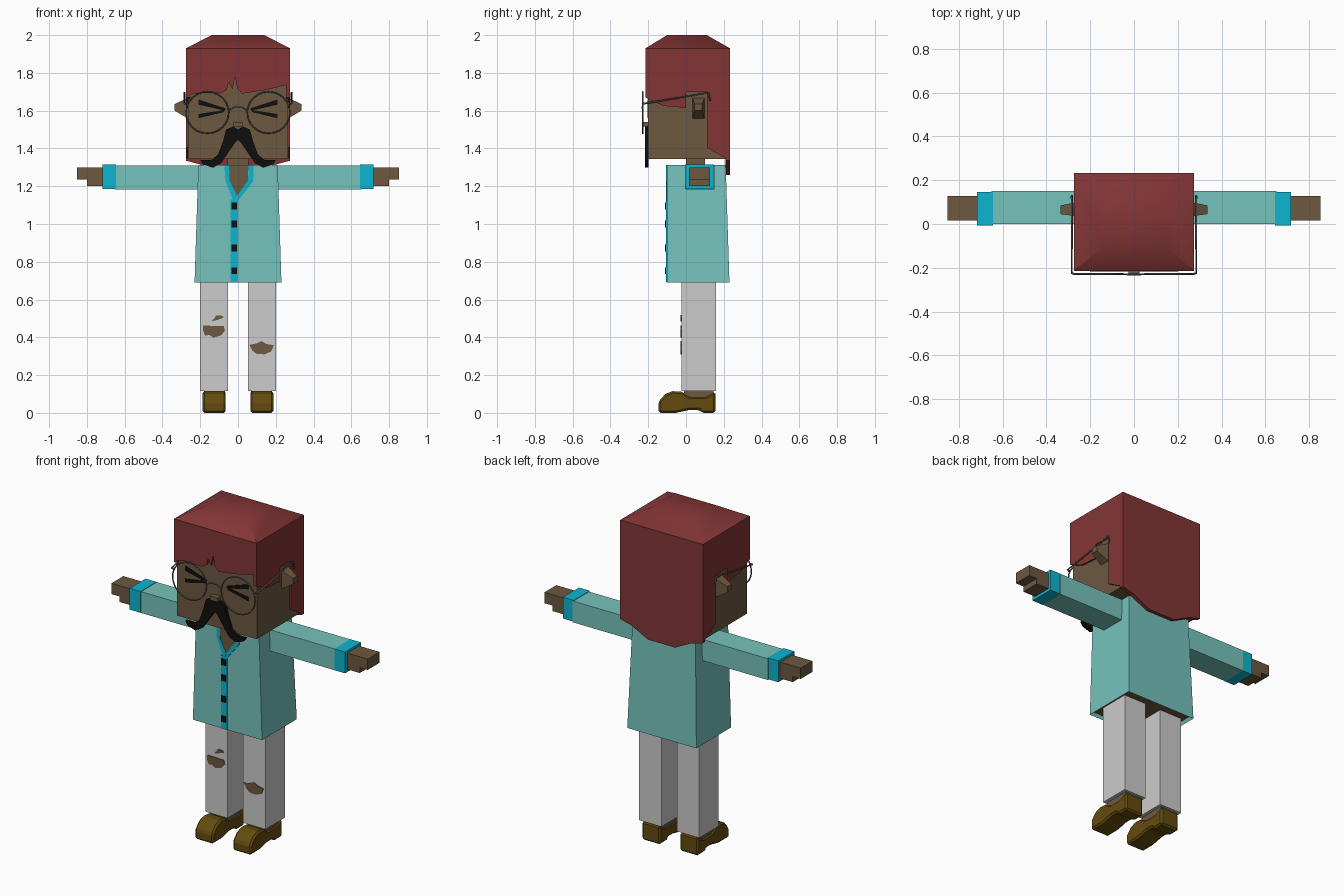
import bpy, bmesh, math
from mathutils import Vector

cube = bpy.data.objects.get("Cube")
if cube:
    bpy.data.objects.remove(cube, do_unlink=True)


def material(name, r, g, b):
    """Flat colour given as 0-255 screen values, stored as linear."""
    rgba = [((c / 255 + 0.055) / 1.055) ** 2.4 for c in (r, g, b)] + [1]
    m = bpy.data.materials.new(name)
    m.use_nodes = True
    m.diffuse_color = rgba
    m.node_tree.nodes["Principled BSDF"].inputs["Base Color"].default_value = rgba
    return m


SKIN = material("brown skin", 108, 88, 64)
HAIR = material("dark red hair", 131, 53, 53)
TEAL = material("pale teal cloth", 118, 195, 188)
BLUE = material("bright blue trim", 13, 182, 208)
GREY = material("light grey trousers", 204, 204, 204)
SHOE = material("olive brown leather", 100, 75, 14)
BLACK = material("black", 15, 15, 15)
WIRE = material("grey wire", 95, 95, 98)


def finish(name, bm, *mats):
    bmesh.ops.recalc_face_normals(bm, faces=bm.faces)
    me = bpy.data.meshes.new(name)
    bm.to_mesh(me)
    bm.free()
    for m in mats:
        me.materials.append(m)
    ob = bpy.data.objects.new(name, me)
    bpy.context.collection.objects.link(ob)
    return ob


def loft(a, b):
    """Closed solid between two matching outlines."""
    bm = bmesh.new()
    va, vb = [bm.verts.new(p) for p in a], [bm.verts.new(p) for p in b]
    bm.faces.new(va)
    bm.faces.new(vb)
    for i in range(len(va)):
        j = (i + 1) % len(va)
        bm.faces.new((va[i], va[j], vb[j], vb[i]))
    return bm


def rect(x0, x1, y0, y1, z):
    return [(x0, y0, z), (x1, y0, z), (x1, y1, z), (x0, y1, z)]


def box(name, x, y, z, mat):
    return finish(name, loft(rect(*x, *y, z[0]), rect(*x, *y, z[1])), mat)


def front_plate(name, pts, y0, y1, mat, s=1):
    """Outline in x, z given thickness along y."""
    return finish(name, loft([(s * x, y0, z) for x, z in pts],
                             [(s * x, y1, z) for x, z in pts]), mat)


def side_plate(name, pts, x0, x1, mat):
    """Outline in y, z given thickness along x."""
    return finish(name, loft([(x0, y, z) for y, z in pts],
                             [(x1, y, z) for y, z in pts]), mat)


def wire(name, pts, radius=0.004, cyclic=False):
    cu = bpy.data.curves.new(name, "CURVE")
    cu.dimensions = "3D"
    cu.bevel_depth = radius
    cu.bevel_resolution = 1
    sp = cu.splines.new("POLY")
    sp.points.add(len(pts) - 1)
    for p, co in zip(sp.points, pts):
        p.co = (*co, 1)
    sp.use_cyclic_u = cyclic
    cu.materials.append(WIRE)
    ob = bpy.data.objects.new(name, cu)
    bpy.context.collection.objects.link(ob)


# Head, neck and nose
box("head", (-0.265, 0.265), (-0.2, 0.21), (1.345, 1.92), SKIN)
box("neck", (-0.055, 0.055), (0, 0.1), (1.29, 1.36), SKIN)
box("nose", (-0.025, 0.025), (-0.232, -0.19), (1.515, 1.54), SKIN)

# Hair: crown, fringe, sides and back
crown = finish("hair_crown", loft(rect(-0.275, 0.275, -0.215, 0.233, 1.93),
                                  rect(-0.14, 0.14, -0.1, 0.11, 2.0)), HAIR)
fringe = [(-0.275, 1.93), (0.275, 1.93), (0.275, 1.74), (0.15, 1.71), (0.02, 1.69),
          (-0.005, 1.72), (-0.015, 1.78), (-0.03, 1.715), (-0.05, 1.75), (-0.06, 1.71),
          (-0.09, 1.692), (-0.2, 1.695), (-0.275, 1.68)]
front_plate("hair_fringe", fringe, -0.215, -0.195, HAIR)
temple = [(-0.215, 1.93), (0.233, 1.93), (0.233, 1.335), (0.11, 1.405), (0.11, 1.70),
          (0, 1.70), (0, 1.615), (-0.12, 1.625), (-0.215, 1.67)]
nape = [(-0.275, 1.93), (0.275, 1.93), (0.275, 1.335), (0.2, 1.315), (0.09, 1.26),
        (-0.09, 1.26), (-0.2, 1.315), (-0.275, 1.335)]
front_plate("hair_back", nape, 0.21, 0.233, HAIR)

# Coat, hollow and skin coloured underneath
bm = loft(rect(-0.23, 0.23, -0.1, 0.23, 0.69), rect(-0.21, 0.21, -0.1, 0.21, 1.312))
bm.normal_update()
bm.faces.ensure_lookup_table()
base = min(bm.faces, key=lambda f: f.calc_center_median().z)
bmesh.ops.inset_region(bm, faces=[base], thickness=0.012)
base.material_index = 1
for v in base.verts:
    v.co.z += 0.02
finish("coat", bm, TEAL, SKIN)

# Open neckline, collar, button strip and buttons
front_plate("neckline", [(-0.05, 1.31), (0.055, 1.31), (0.053, 1.23), (-0.005, 1.14),
                         (-0.045, 1.23)], -0.104, -0.098, SKIN)
front_plate("collar_right", [(-0.072, 1.312), (-0.047, 1.312), (-0.045, 1.23),
                             (-0.005, 1.15), (-0.02, 1.11), (-0.067, 1.23)],
            -0.106, -0.098, BLUE)
front_plate("collar_left", [(0.083, 1.312), (0.057, 1.312), (0.053, 1.23),
                            (-0.005, 1.15), (-0.01, 1.11), (0.08, 1.225)],
            -0.106, -0.098, BLUE)
box("button_strip", (-0.04, 0), (-0.106, -0.098), (0.692, 1.13), BLUE)
for i, z in enumerate((1.095, 1.0, 0.873, 0.753)):
    box(f"button_{i + 1}", (-0.035, -0.006), (-0.112, -0.1), (z - 0.018, z + 0.018), BLACK)

moustache = [(0, 1.5), (0.026, 1.516), (0.063, 1.5), (0.08, 1.436), (0.106, 1.367),
             (0.143, 1.338), (0.2, 1.338), (0.185, 1.315), (0.132, 1.298), (0.09, 1.322),
             (0.048, 1.383), (0.016, 1.43), (0, 1.445)]
shoe = [(-0.145, 0), (-0.145, 0.06), (-0.11, 0.1), (-0.07, 0.115), (-0.025, 0.112),
        (0.02, 0.085), (0.1, 0.085), (0.155, 0.112), (0.155, 0), (0.085, 0),
        (0.07, 0.016), (0.02, 0.016), (-0.055, 0)]

# Everything that comes in pairs
for side, s in (("left", 1), ("right", -1)):
    def span(a, b):
        return tuple(sorted((s * a, s * b)))

    side_plate(f"hair_side_{side}", temple, s * 0.255, s * 0.275, HAIR)

    # Ear tapers outward
    ear_base = [(s * 0.26, y, z) for y, z in ((0.035, 1.555), (0.1, 1.555), (0.1, 1.67), (0.035, 1.67))]
    ear_tip = [(s * 0.335, y, z) for y, z in ((0.045, 1.60), (0.085, 1.60), (0.085, 1.635), (0.045, 1.635))]
    finish(f"ear_{side}", loft(ear_base, ear_tip), SKIN)

    # Squeezed eye strokes and moustache
    front_plate(f"eye_upper_{side}", [(0.21, 1.66), (0.065, 1.612), (0.07, 1.6), (0.21, 1.632)],
                -0.205, -0.198, BLACK, s)
    front_plate(f"eye_lower_{side}", [(0.21, 1.56), (0.075, 1.592), (0.07, 1.604), (0.21, 1.582)],
                -0.205, -0.198, BLACK, s)
    front_plate(f"moustache_{side}", moustache, -0.218, -0.198, BLACK, s)

    # Spectacles
    ring = [(s * 0.162 + 0.113 * math.cos(a), -0.229, 1.59 + 0.11 * math.sin(a))
            for a in (math.tau * i / 24 for i in range(24))]
    wire(f"lens_rim_{side}", ring, cyclic=True)
    wire(f"spectacle_arm_{side}", [(s * 0.265, -0.229, 1.635), (s * 0.284, -0.225, 1.637),
                                   (s * 0.284, 0.12, 1.695), (s * 0.284, 0.128, 1.65)], 0.005)

    # Arm, cuff and hand
    box(f"sleeve_{side}", span(0.19, 0.65), (0, 0.15), (1.183, 1.311), TEAL)
    box(f"cuff_{side}", span(0.645, 0.717), (-0.006, 0.146), (1.186, 1.314), BLUE)
    box(f"hand_{side}", span(0.7, 0.853), (0.015, 0.128), (1.235, 1.3), SKIN)
    box(f"lower_hand_{side}", span(0.7, 0.8), (0.015, 0.128), (1.202, 1.235), SKIN)

    # Leg, ankle and shoe
    box(f"trouser_leg_{side}", span(0.052, 0.2), (-0.025, 0.16), (0.116, 0.72), GREY)
    box(f"ankle_{side}", span(0.07, 0.18), (-0.01, 0.145), (0.05, 0.118), SKIN)
    ob = side_plate(f"shoe_{side}", shoe, s * 0.065, s * 0.187, SHOE)
    bev = ob.modifiers.new("soft_edges", "BEVEL")
    bev.width = 0.01
    bev.segments = 1

wire("spectacle_bridge", [(-0.05, -0.229, 1.6), (-0.02, -0.231, 1.62),
                          (0.02, -0.231, 1.62), (0.05, -0.229, 1.6)])

# Ripped holes in the trousers
rips = {
    "rip_right_knee": [(-0.185, 0.462), (-0.075, 0.46), (-0.07, 0.435), (-0.09, 0.41),
                       (-0.13, 0.398), (-0.15, 0.412), (-0.175, 0.41), (-0.185, 0.435)],
    "rip_right_thigh": [(-0.14, 0.485), (-0.11, 0.492), (-0.075, 0.505), (-0.085, 0.515),
                        (-0.115, 0.517), (-0.125, 0.5)],
    "rip_left_shin": [(0.06, 0.36), (0.1, 0.368), (0.125, 0.38), (0.15, 0.365), (0.19, 0.358),
                      (0.175, 0.325), (0.14, 0.31), (0.1, 0.312), (0.075, 0.33)],
}
for name, pts in rips.items():
    front_plate(name, pts, -0.029, -0.022, SKIN)

# Soft shading on the crown of the hair
bpy.ops.object.select_all(action="DESELECT")
crown.select_set(True)
bpy.context.view_layer.objects.active = crown
bpy.ops.object.shade_smooth_by_angle(angle=math.radians(40))
